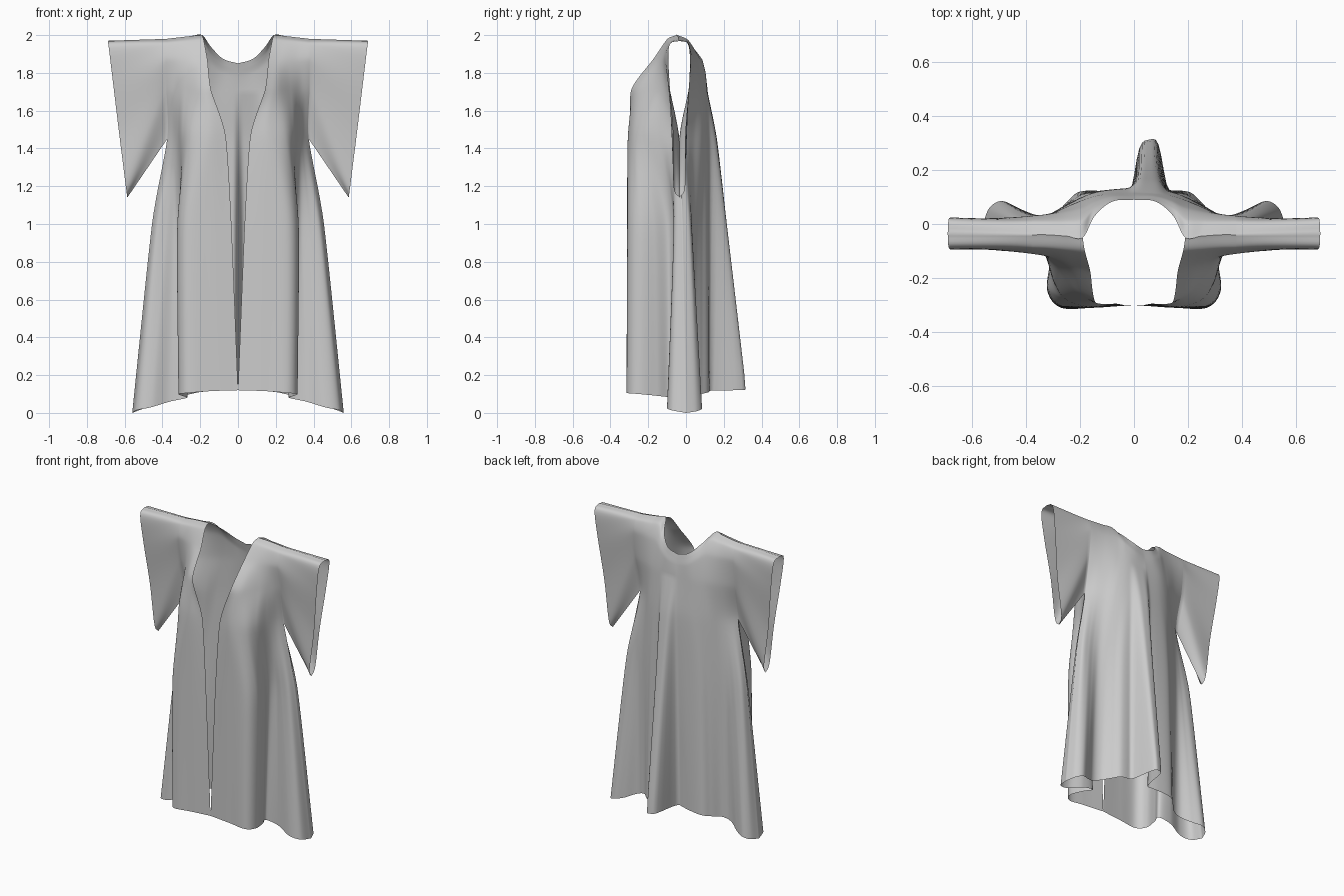
import bpy, bmesh, math
from mathutils import Vector

if "Cube" in bpy.data.objects:
    bpy.data.objects.remove(bpy.data.objects["Cube"])

NU, NV, ARMPIT = 90, 48, 16


def spline(pts, t, k=.5):
    """Cardinal spline point on an open control list, t in 0..1."""
    p = [Vector(q) for q in pts]
    p = [2 * p[0] - p[1]] + p + [2 * p[-1] - p[-2]]
    n = len(p) - 3
    i = min(int(t * n + 1e-6), n - 1)
    f = t * n - i
    a, b, c, d = p[i:i + 4]
    s = f * f * (3 - 2 * f)
    return (b.lerp(c, s) + k * (c - a) * (f - 2 * f * f + f ** 3)
            + k * (d - b) * (f ** 3 - f * f))


def loft(rows):
    """Grid of points: resample each row, then run tauter splines up the rows."""
    cols = [[spline(r, i / NU) for r in rows] for i in range(NU + 1)]
    return [[spline(c, j / NV, .34) for c in cols] for j in range(NV + 1)]


def level(z, *xy):
    return [(x, y, z) for x, y in xy]


# Front panel sections, centre opening to side seam, hem to shoulder
front_hem = [(0, -.30, .12), (.15, -.31, .115), (.27, -.31, .105), (.315, -.25, .10),
             (.295, -.15, .09), (.27, -.08, .08), (.36, -.07, .06), (.46, -.10, .03),
             (.535, -.08, .015), (.56, 0, 0)]
front_waist = level(1.0, (.035, -.30), (.15, -.31), (.27, -.305), (.318, -.25), (.315, -.17),
                    (.30, -.10), (.33, -.065), (.38, -.065), (.43, -.06), (.455, -.02))
front_armpit = level(1.47, (.066, -.295), (.16, -.307), (.25, -.28), (.295, -.22),
                     (.32, -.14), (.345, -.08))
front_armpit.append((.375, -.035, 1.45))
front_chest = level(1.71, (.143, -.29), (.21, -.25), (.28, -.17), (.33, -.115), (.38, -.085))
front_yoke = level(1.87, (.162, -.175), (.23, -.15), (.31, -.122), (.38, -.11))
front_top = [(.182, -.1, 1.978), (.25, -.095, 1.97), (.32, -.09, 1.963), (.38, -.088, 1.957)]
shoulder = [(.19, -.05, 2.0), (.25, -.045, 1.995), (.32, -.04, 1.987), (.38, -.04, 1.98)]

# Back panel sections, centre back to side seam
back_hem = [(0, .10, .13), (.10, .12, .12), (.20, .12, .11), (.25, .08, .10), (.30, .03, .09),
            (.36, .02, .07), (.43, .06, .04), (.49, .085, .025), (.535, .06, .01), (.56, 0, 0)]
back_waist = level(1.0, (0, .125), (.09, .125), (.18, .115), (.23, .085), (.28, .055),
                   (.32, .035), (.36, .03), (.40, .03), (.44, .02), (.455, -.02))
back_armpit = level(1.45, (0, .135), (.13, .12), (.22, .085), (.28, .04), (.33, .005),
                    (.375, -.035))
back_chest = level(1.70, (0, .115), (.12, .108), (.21, .08), (.30, .042), (.38, .012))
back_yoke = [(0, .105, 1.78), (.08, .103, 1.80), (.14, .085, 1.84), (.19, .06, 1.88),
             (.26, .045, 1.88), (.32, .036, 1.88), (.38, .03, 1.88)]
back_top = [(0, .097, 1.82), (.08, .092, 1.845), (.145, .06, 1.90), (.19, .015, 1.97),
            (.26, .01, 1.966), (.32, .01, 1.962), (.38, .01, 1.957)]
neckline = [(0, .09, 1.85), (.08, .083, 1.875), (.145, .03, 1.94), (.19, -.05, 2.0),
            (.25, -.045, 1.995), (.32, -.04, 1.987), (.38, -.04, 1.98)]

# Cuff edges, low tip to top
front_cuff = [(.586, -.035, 1.14), (.594, -.066, 1.20), (.628, -.066, 1.47), (.663, -.088, 1.76),
              (.685, -.09, 1.94), (.69, -.035, 1.97)]
back_cuff = [(x, -.07 - y, z) for x, y, z in front_cuff]

front = loft([front_hem, front_waist, front_armpit, front_chest, front_yoke, front_top, shoulder])
back = loft([back_hem, back_waist, back_armpit, back_chest, back_yoke, back_top, neckline])
for j in range(ARMPIT + 1):
    back[j][-1] = front[j][-1].copy()


def sleeve(panel, cuff):
    """Ruled sheet from the armhole edge of a panel to the cuff."""
    rows = []
    for j in range(ARMPIT, NV + 1):
        a, b = panel[j][-1], spline(cuff, (j - ARMPIT) / (NV - ARMPIT))
        rows.append([a.lerp(b, i / 12) for i in range(13)])
    return rows


def box_pleat(p):
    """Deep off-centre pleat that grows down the back."""
    depth = .2 * max(0, min(1, (1.7 - p.z) / 1.55))
    return Vector((p.x, p.y + depth * math.exp(-abs((p.x - .055) / .056) ** 4.5), p.z))


def add_grid(bm, grid, side, warp=None):
    vs = []
    for row in grid:
        pts = [Vector((side * p.x, p.y, p.z)) for p in row]
        vs.append([bm.verts.new(warp(p) if warp else p) for p in pts])
    for r0, r1 in zip(vs, vs[1:]):
        for i in range(len(r0) - 1):
            bm.faces.new((r0[i], r0[i + 1], r1[i + 1], r1[i]))


# Robe: panels and sleeves on both sides, sewn together
bm = bmesh.new()
for side in (1, -1):
    add_grid(bm, front, side)
    add_grid(bm, back, side, box_pleat)
    add_grid(bm, sleeve(front, front_cuff), side)
    add_grid(bm, sleeve(back, back_cuff), side)
seam = [v for v in bm.verts if abs(v.co.x) > .003 or v.co.y > 0]
bmesh.ops.remove_doubles(bm, verts=seam, dist=.0006)
bmesh.ops.recalc_face_normals(bm, faces=bm.faces)
mesh = bpy.data.meshes.new("robe")
bm.to_mesh(mesh)
bm.free()
robe = bpy.data.objects.new("robe", mesh)
bpy.context.collection.objects.link(robe)
bpy.context.view_layer.objects.active = robe
robe.select_set(True)
bpy.ops.object.shade_smooth_by_angle(angle=math.radians(70))
